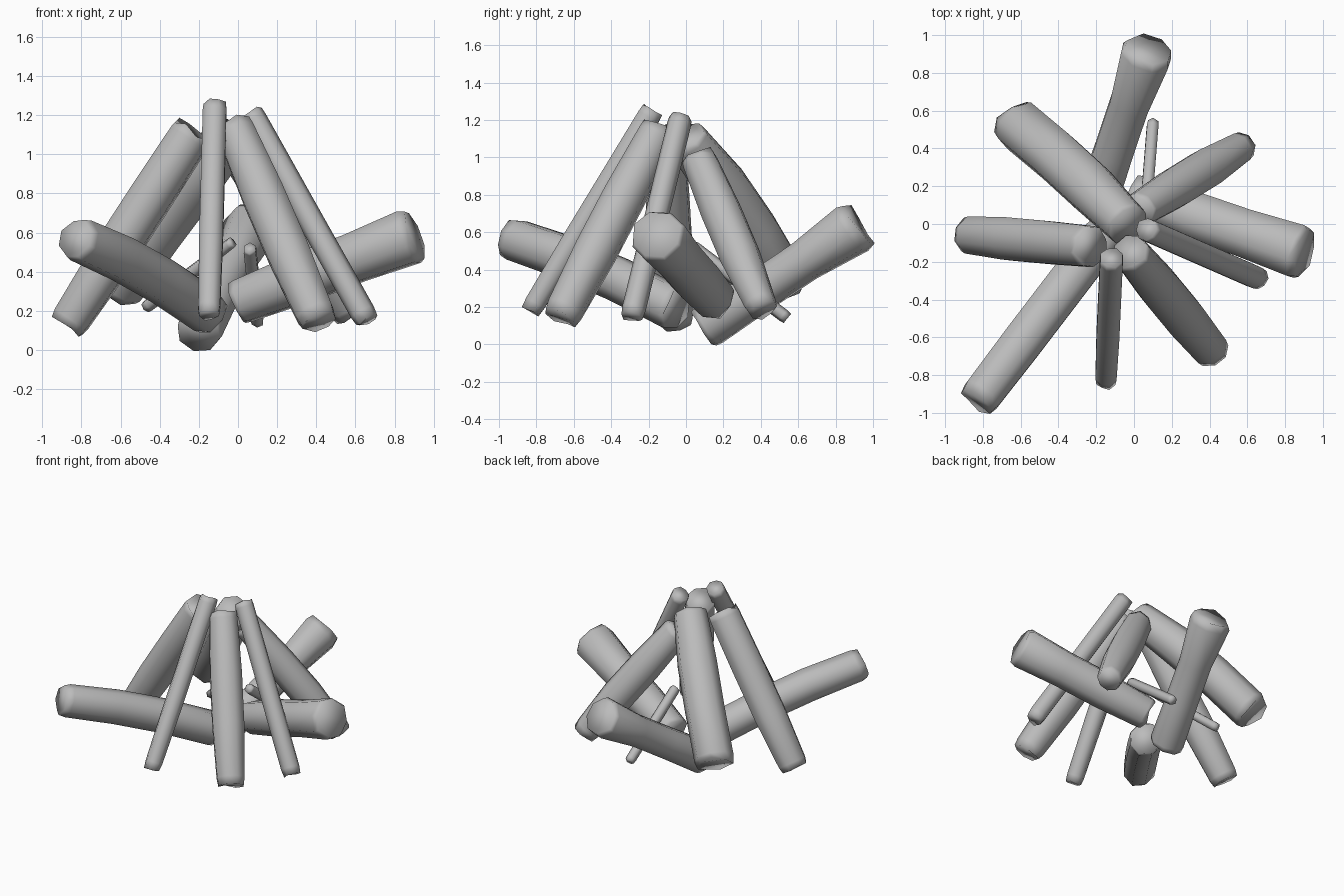
import bpy
import bmesh
import math
import random
from mathutils import Vector

cube = bpy.data.objects.get("Cube")
if cube:
    bpy.data.objects.remove(cube, do_unlink=True)

random.seed(4)


def make_material(name, value):
    material = bpy.data.materials.new(name)
    material.use_nodes = True
    colour = (value, value, value, 1)
    material.diffuse_color = colour
    material.node_tree.nodes["Principled BSDF"].inputs["Base Color"].default_value = colour
    return material


WOOD = make_material("grey wood", 0.5)


def log(name, outer, inner, radii, bow=(0, 0, 0), sides=8, rough=0.04):
    """Build a slightly bent, hand-hewn log between two cap centres."""
    start, end, bow = Vector(outer), Vector(inner), Vector(bow)
    axis = (end - start).normalized()
    side = axis.cross(Vector((0, 0, 1))).normalized()
    up = side.cross(axis)
    r_outer, r_middle, r_inner = radii
    lump = [1 + random.uniform(-rough, rough) for _ in range(sides)]
    # Rings: chamfered cap, full-width body, chamfered cap
    stations = [
        (0, r_outer * 0.9), (0.04, r_outer), (0.35, r_middle),
        (0.65, r_middle), (0.97, r_inner), (1, r_inner * 0.95),
    ]
    bm = bmesh.new()
    rings = []
    for t, radius in stations:
        centre = start.lerp(end, t) + bow * math.sin(math.pi * t)
        is_cap = t in (0, 1)
        ring = []
        for i in range(sides):
            angle = math.tau * (i + 0.5) / sides
            spoke = side * math.cos(angle) + up * math.sin(angle)
            chip = random.uniform(-0.15, 0.15) * radius if is_cap else 0
            ring.append(bm.verts.new(centre + spoke * radius * lump[i] + axis * chip))
        rings.append(ring)
    for a, b in zip(rings, rings[1:]):
        for i in range(sides):
            j = (i + 1) % sides
            bm.faces.new((a[i], a[j], b[j], b[i]))
    bm.faces.new(rings[0])
    bm.faces.new(rings[-1])
    bmesh.ops.recalc_face_normals(bm, faces=bm.faces)
    # Soft shading carries over the worn cap edges
    for face in bm.faces:
        face.smooth = True
    mesh = bpy.data.meshes.new(name)
    bm.to_mesh(mesh)
    bm.free()
    mesh.materials.append(WOOD)
    obj = bpy.data.objects.new(name, mesh)
    bpy.context.collection.objects.link(obj)


# Low logs resting with their inner ends on the ground
log("back_low_log", (0.075, 0.92, 0.64), (-0.2, 0.1, 0.09), (0.145, 0.115, 0.12))
log("left_low_log", (0.91, -0.16, 0.59), (0.0, 0.15, 0.24), (0.15, 0.135, 0.12))
log("front_right_low_log", (-0.83, -0.94, 0.57), (-0.15, -0.05, 0.19),
    (0.115, 0.12, 0.12), bow=(0, 0, 0.03))

# Thick logs leaning together at the top
log("back_right_leaning_log", (-0.63, 0.54, 0.31), (-0.03, -0.01, 1.11),
    (0.14, 0.14, 0.12), bow=(0, 0.02, 0.02))
log("back_left_leaning_log", (0.57, 0.41, 0.19), (0.02, 0.07, 0.99),
    (0.09, 0.115, 0.1))
log("front_left_leaning_log", (0.41, -0.67, 0.15), (-0.02, -0.15, 1.14),
    (0.105, 0.12, 0.105))
log("right_leaning_log", (-0.88, -0.06, 0.12), (-0.23, -0.12, 1.12),
    (0.105, 0.12, 0.115))

# Thin poles
log("front_pole", (-0.15, -0.83, 0.18), (-0.12, -0.18, 1.25), (0.06, 0.065, 0.065))
log("left_pole", (0.66, -0.29, 0.15), (0.065, -0.03, 1.21), (0.065, 0.065, 0.065))

# Kindling twigs inside the pile
log("back_twig", (0.1, 0.54, 0.14), (0.06, 0.04, 0.52), (0.035, 0.035, 0.035), sides=6)
log("right_twig", (-0.47, 0.34, 0.22), (-0.03, 0.01, 0.55), (0.035, 0.035, 0.03), sides=6)
